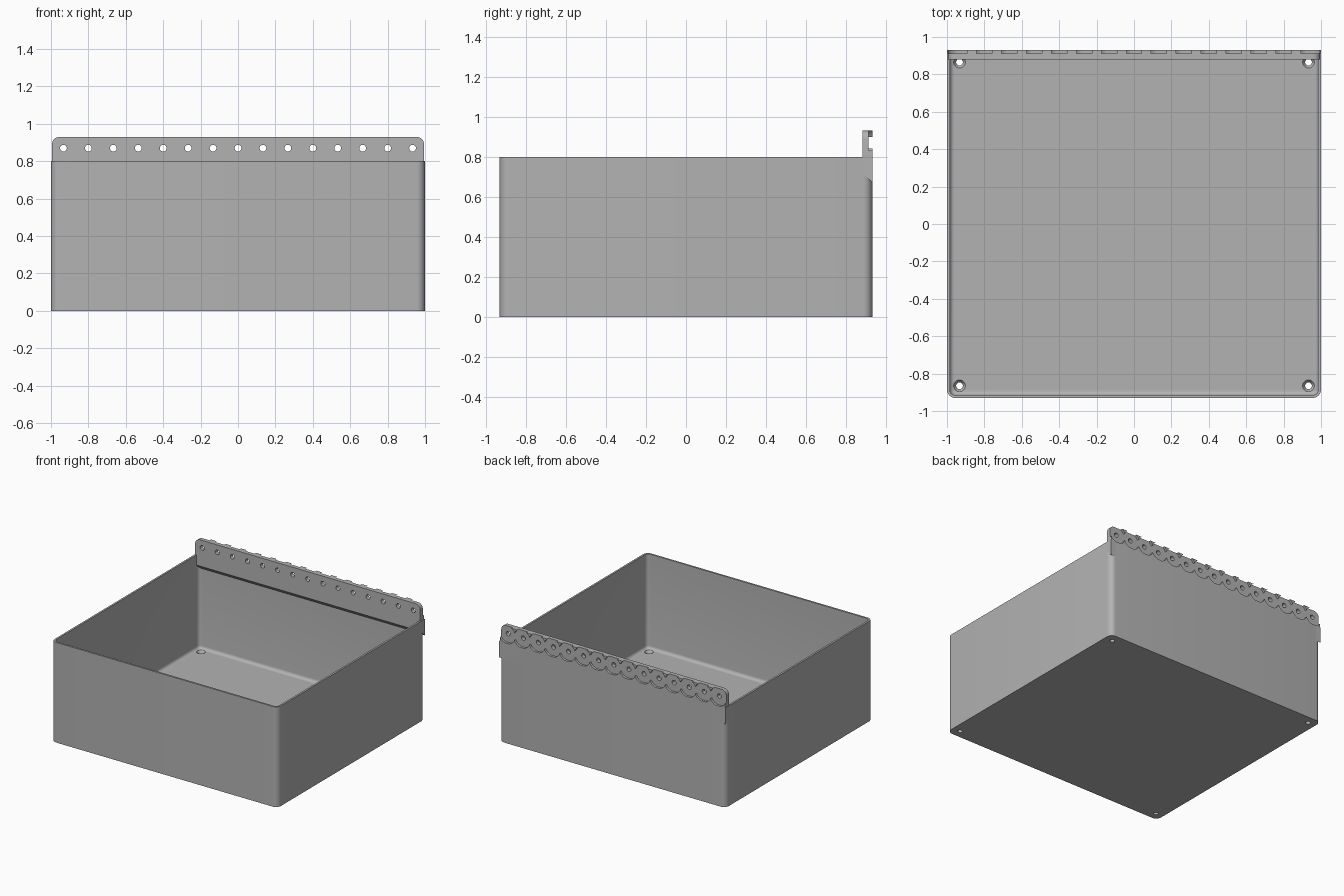
import bpy, bmesh
from math import pi, sin, cos
from mathutils import Vector, Matrix

cube = bpy.data.objects.get("Cube")
if cube:
    bpy.data.objects.remove(cube, do_unlink=True)

grey = bpy.data.materials.new("mid grey")
grey.use_nodes = True
grey.diffuse_color = (0.45, 0.45, 0.45, 1)
grey.node_tree.nodes["Principled BSDF"].inputs["Base Color"].default_value = grey.diffuse_color

WIDTH, DEPTH, HEIGHT = 1.0, 0.93, 0.8     # half width, half depth, wall height
WALL, FLOOR = 0.015, 0.045
RAIL_FRONT, RAIL_TOP, HOLE_Z = 0.88, 0.93, 0.87
PITCH = 2 / 15


def finish(name, bm):
    bmesh.ops.recalc_face_normals(bm, faces=bm.faces)
    mesh = bpy.data.meshes.new(name)
    bm.to_mesh(mesh)
    bm.free()
    mesh.materials.append(grey)
    obj = bpy.data.objects.new(name, mesh)
    bpy.context.collection.objects.link(obj)
    return obj


def prism(name, outline, offset):
    """Extrude a closed planar outline along a vector."""
    bm = bmesh.new()
    face = bm.faces.new([bm.verts.new(p) for p in outline])
    out = bmesh.ops.extrude_face_region(bm, geom=[face])
    moved = [g for g in out["geom"] if isinstance(g, bmesh.types.BMVert)]
    bmesh.ops.translate(bm, verts=moved, vec=offset)
    return finish(name, bm)


def rounded_rect(hx, hy, r, steps=8):
    """Corner-rounded rectangle, counter-clockwise, as 2D points."""
    pts = []
    for i, (sx, sy) in enumerate([(1, 1), (-1, 1), (-1, -1), (1, -1)]):
        for k in range(steps + 1):
            a = (i + k / steps) * pi / 2
            pts.append((sx * (hx - r) + r * cos(a), sy * (hy - r) + r * sin(a)))
    return pts


def cones(name, spots, r1, r2, depth, turn=Matrix()):
    """A set of cylinders or cones in one cutter mesh."""
    bm = bmesh.new()
    for spot in spots:
        bmesh.ops.create_cone(bm, cap_ends=True, segments=32, radius1=r1, radius2=r2,
                              depth=depth, matrix=Matrix.Translation(spot) @ turn)
    return finish(name, bm)


def cut(target, cutter):
    mod = target.modifiers.new("cut", 'BOOLEAN')
    mod.operation, mod.solver = 'DIFFERENCE', 'EXACT'
    mod.use_self = True
    mod.object = cutter
    bpy.context.view_layer.objects.active = target
    bpy.ops.object.modifier_apply(modifier=mod.name)
    bpy.data.objects.remove(cutter, do_unlink=True)


# Open box with rounded upright corners
box = prism("box_shell", [(x, y, 0) for x, y in rounded_rect(WIDTH, DEPTH, 0.045)],
            (0, 0, HEIGHT))

# Hollow, with a rounded edge where walls meet the floor
bm = bmesh.new()
fillet, rings = 0.025, []
levels = [(fillet * (1 - sin(a)), FLOOR + fillet * (1 - cos(a)))
          for a in (k * pi / 10 for k in range(6))] + [(0, 1.0)]
for inset, z in levels:
    pts = rounded_rect(WIDTH - WALL - inset, DEPTH - WALL - inset, 0.03 - inset)
    rings.append([bm.verts.new((x, y, z)) for x, y in pts])
for low, high in zip(rings, rings[1:]):
    for i in range(len(low)):
        j = (i + 1) % len(low)
        bm.faces.new((low[i], low[j], high[j], high[i]))
bm.faces.new(rings[0])
bm.faces.new(rings[-1])
cut(box, finish("hollow_cutter", bm))

# Countersunk screw holes in the four floor corners
corners = [Vector((sx * 0.933, sy * 0.865, 0)) for sx in (-1, 1) for sy in (-1, 1)]
cut(box, cones("screw_hole_cutter", corners, 0.018, 0.018, 0.3))
up = Vector((0, 0, FLOOR - 0.005))
cut(box, cones("countersink_cutter", [c + up for c in corners], 0.018, 0.038, 0.03))

# Ledge thickening the top of the back wall, with a sloped underside
ledge = prism("rail_ledge", [(-WIDTH, RAIL_FRONT, 0.72), (-WIDTH, DEPTH, 0.67),
                             (-WIDTH, DEPTH, HEIGHT), (-WIDTH, RAIL_FRONT, HEIGHT)],
              (2 * WIDTH, 0, 0))

# Upright rail with rounded top corners
half, r = 0.995, 0.04
outline = [(-half, RAIL_FRONT, HEIGHT), (half, RAIL_FRONT, HEIGHT)]
for side, start in ((1, 0), (-1, pi / 2)):
    for k in range(9):
        a = start + k * pi / 16
        outline.append((side * (half - r) + r * cos(a), RAIL_FRONT, RAIL_TOP - r + r * sin(a)))
rail = prism("hole_rail", outline, (0, DEPTH - RAIL_FRONT, 0))

# Row of through holes and overlapping round recesses in the rail's back
turn = Matrix.Rotation(pi / 2, 4, 'X')
row = [Vector((i * PITCH, DEPTH, HOLE_Z)) for i in range(-7, 8)]
cut(rail, cones("rail_hole_cutter", row, 0.018, 0.018, 0.3, turn))
for spot in row:
    cut(rail, cones("recess_cutter", [spot], 0.073, 0.073, 0.036, turn))

# Smooth the rounded parts and keep the edges crisp
for obj in (box, ledge, rail):
    bpy.ops.object.select_all(action='DESELECT')
    obj.select_set(True)
    bpy.context.view_layer.objects.active = obj
    bpy.ops.object.shade_smooth_by_angle(angle=pi / 6)
